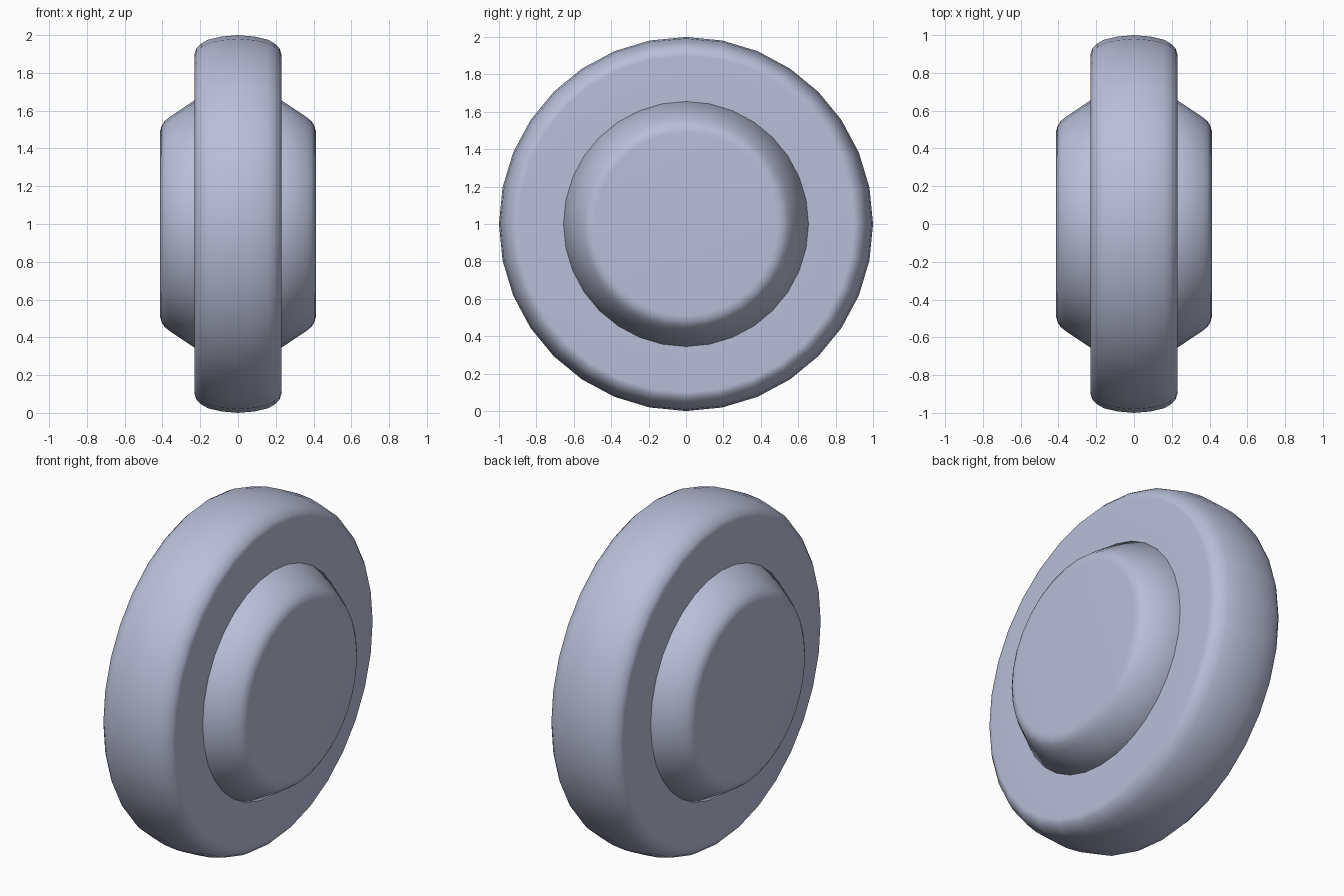
import bpy
import bmesh
from math import radians, tau
from mathutils import Vector

cube = bpy.data.objects.get("Cube")
if cube:
    bpy.data.objects.remove(cube, do_unlink=True)

SEGMENTS = 32
CENTRE = Vector((0, 0, 1))


def make_material(name, rgb):
    mat = bpy.data.materials.new(name)
    mat.use_nodes = True
    color = (*rgb, 1)
    mat.diffuse_color = color
    mat.node_tree.nodes["Principled BSDF"].inputs["Base Color"].default_value = color
    return mat


def lathe(name, half_profile, material, closed):
    """Mirror an (x, radius) half profile and spin it around the x axis."""
    mirrored = [(-x, r) for x, r in reversed(half_profile) if x > 0]
    profile = mirrored + half_profile
    bm = bmesh.new()
    verts = [bm.verts.new((x, 0, r)) for x, r in profile]
    edges = [bm.edges.new(pair) for pair in zip(verts, verts[1:])]
    if closed:
        edges.append(bm.edges.new((verts[-1], verts[0])))
    bmesh.ops.spin(bm, geom=verts + edges, cent=(0, 0, 0), axis=(1, 0, 0),
                   angle=tau, steps=SEGMENTS)
    bmesh.ops.remove_doubles(bm, verts=bm.verts, dist=0.0005)
    bmesh.ops.recalc_face_normals(bm, faces=bm.faces)
    mesh = bpy.data.meshes.new(name)
    bm.to_mesh(mesh)
    bm.free()
    mesh.materials.append(material)
    mesh.shade_smooth()
    mesh.set_sharp_from_angle(angle=radians(35))
    obj = bpy.data.objects.new(name, mesh)
    obj.location = CENTRE
    bpy.context.collection.objects.link(obj)
    # Keep the flat side faces evenly shaded
    normals = obj.modifiers.new("flat_sides", "WEIGHTED_NORMAL")
    normals.keep_sharp = True
    return obj


grey = make_material("pale_blue_grey", (0.49, 0.52, 0.69))

# Outer rim: crowned tread, rounded shoulders and flat side walls
lathe("wheel_rim", [(0, 1), (0.09, 0.992), (0.16, 0.975), (0.195, 0.955),
                    (0.22, 0.93), (0.23, 0.9), (0.23, 0.62)], grey, True)

# Hub: a tapered boss with a softened edge on each side
lathe("wheel_hub", [(0.23, 0.655), (0.36, 0.568), (0.388, 0.546),
                    (0.404, 0.522), (0.412, 0.49), (0.412, 0)], grey, False)
